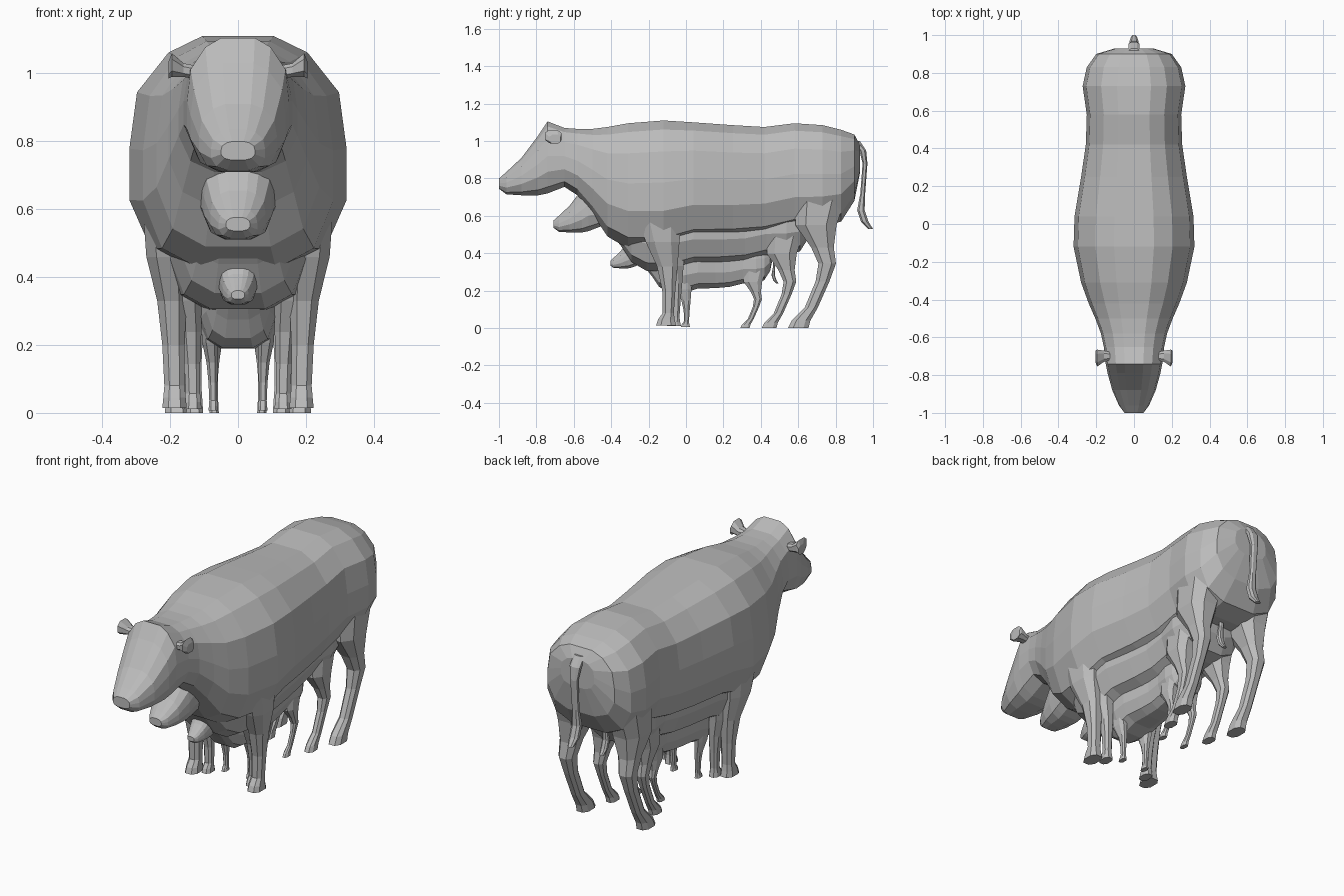
import bpy, bmesh
from mathutils import Vector

default = bpy.data.objects.get("Cube")
if default:
    bpy.data.objects.remove(default, do_unlink=True)

hide = bpy.data.materials.new("plain_grey")
hide.use_nodes = True
GREY = (0.5, 0.5, 0.5, 1)
hide.diffuse_color = GREY
hide.node_tree.nodes["Principled BSDF"].inputs["Base Color"].default_value = GREY

# Half cross-section of the trunk: share of half width, share of height
SECTION = [(0, 1), (.33, 1), (.64, .93), (.93, .76), (1, .52), (1, .3), (.8, .09), (.4, 0), (0, 0)]

# Trunk and head stations: y, underside z, top z, half width
TRUNK = [(-1, .745, .80, .05), (-.96, .715, .835, .08), (-.88, .71, .91, .115),
         (-.79, .71, 1.03, .14), (-.74, .72, 1.105, .15), (-.65, .755, 1.07, .16),
         (-.58, .71, 1.065, .175), (-.5, .61, 1.065, .205), (-.42, .49, 1.075, .24),
         (-.31, .425, 1.095, .28), (-.12, .42, 1.11, .32), (.04, .47, 1.1, .315),
         (.25, .475, 1.085, .28), (.42, .49, 1.075, .255), (.58, .53, 1.095, .25),
         (.73, .54, 1.085, .272), (.83, .57, 1.06, .25), (.9, .68, 1.035, .2),
         (.93, .83, .98, .1)]

# Leg stations: x, y, z, half width, half depth
FRONT_LEG = [(.22, -.14, .6, .06, .12), (.21, -.125, .46, .06, .09), (.195, -.1, .33, .043, .055),
             (.19, -.092, .2, .033, .035), (.187, -.095, .08, .03, .03),
             (.187, -.105, .045, .033, .045), (.187, -.107, .015, .036, .053)]
HIND_LEG = [(.155, .72, .72, .095, .14), (.165, .695, .55, .08, .11), (.175, .73, .43, .05, .06),
            (.18, .755, .345, .04, .047), (.18, .73, .25, .03, .037),
            (.18, .67, .11, .028, .035), (.18, .615, .04, .033, .05), (.18, .6, 0, .035, .055)]

# Tail stations use the same layout, and the ear runs outwards in x
TAIL = [(0, .9, 1.0, .03, .03), (0, .945, .95, .03, .018), (0, .957, .88, .02, .013),
        (0, .945, .72, .018, .013), (0, .935, .63, .025, .02), (0, .955, .57, .025, .02),
        (0, .987, .53, .015, .013)]
EAR = [(.11, -.7, 1.0, .02, .02), (.16, -.7, 1.01, .03, .02),
       (.195, -.71, 1.025, .045, .035), (.205, -.7, 1.01, .03, .025)]


def loft(name, rings, mirrored=False):
    """Skin a row of point rings and cap both ends."""
    bm = bmesh.new()
    rows = [[bm.verts.new(p) for p in ring] for ring in rings]
    count = len(rows[0])
    for a, b in zip(rows, rows[1:]):
        for i in range(count):
            j = (i + 1) % count
            bm.faces.new((a[i], a[j], b[j], b[i]))
    bm.faces.new(rows[0])
    bm.faces.new(rows[-1])
    bmesh.ops.recalc_face_normals(bm, faces=bm.faces)
    mesh = bpy.data.meshes.new(name)
    bm.to_mesh(mesh)
    bm.free()
    mesh.materials.append(hide)
    ob = bpy.data.objects.new(name, mesh)
    bpy.context.collection.objects.link(ob)
    if mirrored:
        ob.modifiers.new("both_sides", "MIRROR")
    return ob


def trunk_rings():
    outline = SECTION + [(-u, t) for u, t in SECTION[-2:0:-1]]
    return [[(w * u, y, low + (top - low) * t) for u, t in outline]
            for y, low, top, w in TRUNK]


# Chamfered square used round every limb
OCTAGON = [(1, .5), (.5, 1), (-.5, 1), (-1, .5), (-1, -.5), (-.5, -1), (.5, -1), (1, -.5)]


def limb_rings(stations):
    return [[(x + a * u, y + b * v, z) for u, v in OCTAGON] for x, y, z, a, b in stations]


def ear_rings():
    return [[(x, y + a * u, z + b * v) for u, v in OCTAGON] for x, y, z, a, b in EAR]


def build_cow(label, scale, shift):
    parts = [loft(label + "_body", trunk_rings()),
             loft(label + "_front_legs", limb_rings(FRONT_LEG), True),
             loft(label + "_hind_legs", limb_rings(HIND_LEG), True),
             loft(label + "_ears", ear_rings(), True),
             loft(label + "_tail", limb_rings(TAIL))]
    for part in parts:
        part.scale = scale
        part.location = Vector((0, shift, 0))


# Three cows nested inside one another
build_cow("large_cow", (1, 1, 1), 0)
build_cow("middle_cow", (.71, .72, .72), .012)
build_cow("small_cow", (.39, .45, .45), .045)
